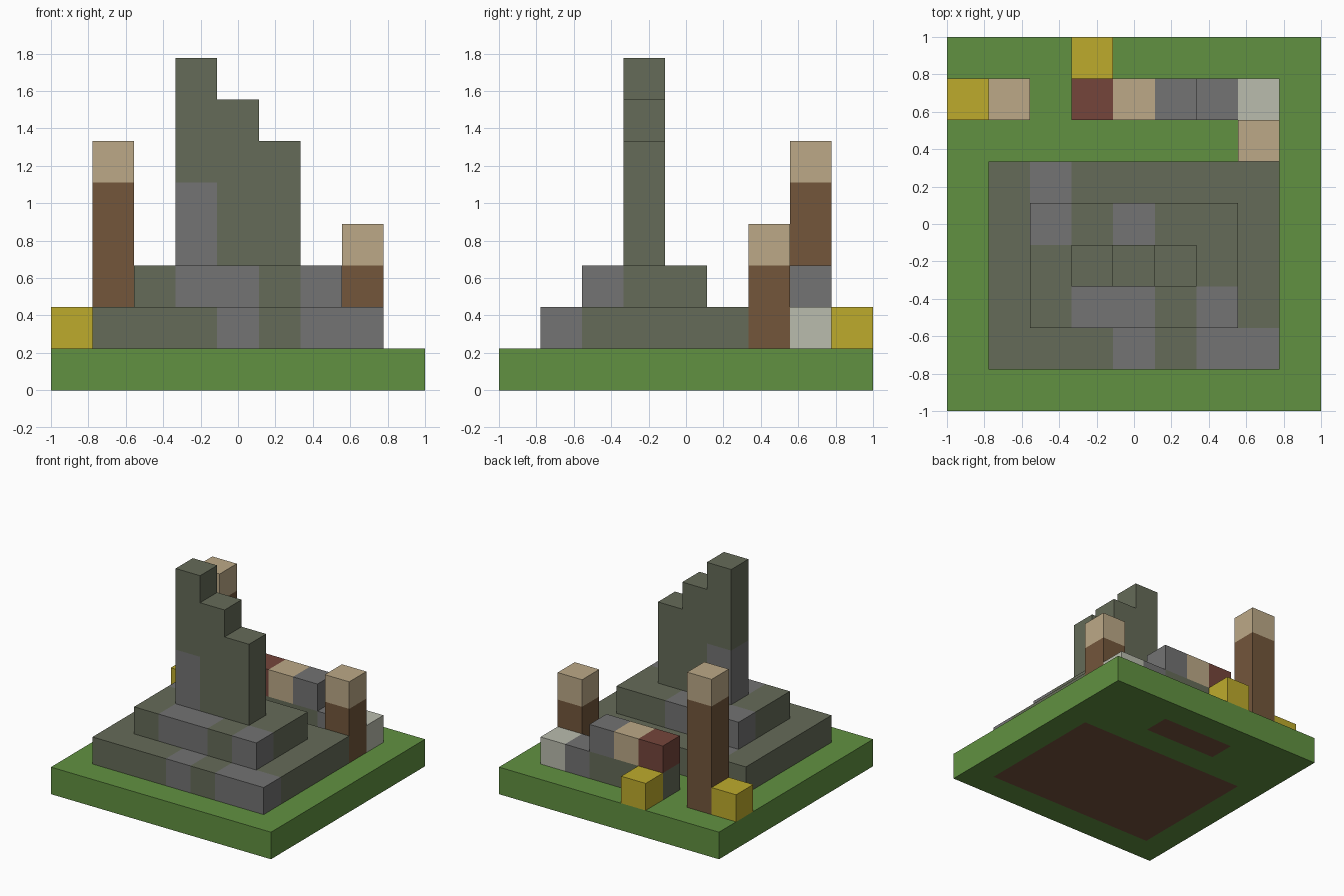
import bpy
import bmesh
from mathutils import Vector

if "Cube" in bpy.data.objects:
    bpy.data.objects.remove(bpy.data.objects["Cube"], do_unlink=True)

UNIT = 2 / 9  # edge of one block on the 9 x 9 plot


def linear(v):
    v /= 255
    return v / 12.92 if v <= 0.04045 else ((v + 0.055) / 1.055) ** 2.4


def material(name, *rgb):
    mat = bpy.data.materials.new(name)
    mat.use_nodes = True
    colour = [linear(v) for v in rgb] + [1]
    mat.diffuse_color = colour
    shader = mat.node_tree.nodes["Principled BSDF"]
    shader.inputs["Base Color"].default_value = colour
    shader.inputs["Roughness"].default_value = 0.9
    return mat


GRASS = material("grass green", 97, 145, 65)
DIRT = material("dirt brown", 118, 83, 62)
MOSS = material("mossy stone", 101, 107, 88)
STONE = material("grey stone", 115, 115, 115)
WOOD = material("brown wood", 115, 86, 59)
TAN = material("pale tan wood", 188, 169, 135)
RED = material("dark red", 117, 69, 59)
YELLOW = material("straw yellow", 190, 171, 44)
PALE = material("pale grey", 186, 188, 174)


def area(xs, ys, zs, mat):
    """Fill an inclusive range of block positions with one material."""
    return {(x, y, z): mat
            for x in range(xs[0], xs[-1] + 1)
            for y in range(ys[0], ys[-1] + 1)
            for z in range(zs[0], zs[-1] + 1)}


def build(name, cells):
    """Join blocks into one mesh, keeping only the outer faces."""
    bm = bmesh.new()
    mats = list(dict.fromkeys(cells.values()))
    for cell, mat in cells.items():
        centre = Vector(cell) + Vector((-4, -4, 0.5))
        for axis in range(3):
            for sign in (-1, 1):
                step = Vector((0, 0, 0))
                step[axis] = sign
                if tuple(int(c + s) for c, s in zip(cell, step)) in cells:
                    continue
                u, v = Vector((0, 0, 0)), Vector((0, 0, 0))
                u[(axis + 1) % 3] = 0.5
                v[(axis + 2) % 3] = 0.5 * sign
                mid = centre + step / 2
                corners = (mid - u - v, mid + u - v, mid + u + v, mid - u + v)
                face = bm.faces.new([bm.verts.new(c * UNIT) for c in corners])
                face.material_index = mats.index(mat)
    bmesh.ops.remove_doubles(bm, verts=bm.verts, dist=0.001)
    mesh = bpy.data.meshes.new(name)
    bm.to_mesh(mesh)
    bm.free()
    for mat in mats:
        mesh.materials.append(mat)
    obj = bpy.data.objects.new(name, mesh)
    bpy.context.collection.objects.link(obj)


# Ground, with bare dirt under the stonework
build("ground", area((0, 8), (0, 8), (0,), GRASS)
      | area((1, 7), (1, 5), (0,), DIRT)
      | area((3, 5), (7,), (0,), DIRT))

# Stepped platform with patches of clean stone
build("lower_step", area((1, 7), (1, 5), (1,), MOSS)
      | area((4,), (1,), (1,), STONE)
      | area((6, 7), (1,), (1,), STONE)
      | area((2,), (5,), (1,), STONE))
build("upper_step", area((2, 6), (2, 4), (2,), MOSS)
      | area((3, 4), (2,), (2,), STONE)
      | area((6,), (2,), (2,), STONE)
      | area((2,), (4,), (2,), STONE)
      | area((4,), (4,), (2,), STONE))

# Broken tower, descending to one side
tower = {}
for x, top in ((3, 7), (4, 6), (5, 5)):
    tower |= area((x,), (3,), (3, top), MOSS)
build("ruined_tower", tower | area((3,), (3,), (3, 4), STONE))

# Wooden posts with pale caps
for name, x, y, top in (("tall_post", 1, 7, 5), ("short_post", 7, 6, 3)):
    build(name, area((x,), (y,), (1, top - 1), WOOD)
          | area((x,), (y,), (top,), TAN))

# Low wall behind the platform
build("back_wall", area((3, 5), (7,), (1,), MOSS)
      | area((6,), (7,), (1,), STONE)
      | area((3,), (7,), (2,), RED)
      | area((4,), (7,), (2,), TAN)
      | area((5,), (7,), (2,), STONE))
build("pale_block", area((7,), (7,), (1,), PALE))

# Straw bales
build("side_bale", area((0,), (7,), (1,), YELLOW))
build("back_bale", area((3,), (8,), (1,), YELLOW))
